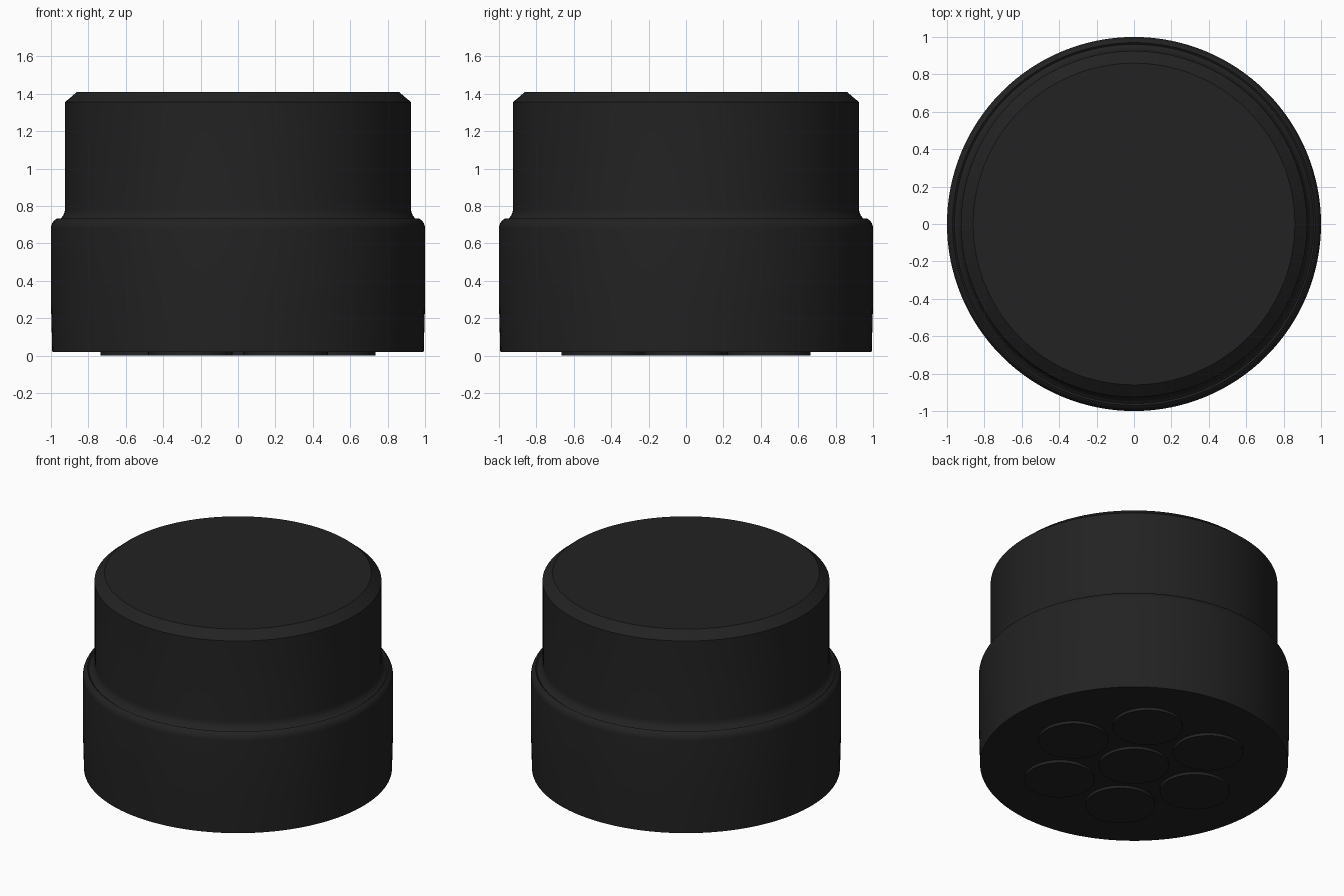
import bpy, bmesh
from math import cos, sin, pi, radians

cube = bpy.data.objects.get("Cube")
if cube:
    bpy.data.objects.remove(cube)

# Single matte black material
COLOUR = (0.016, 0.016, 0.016, 1)
black = bpy.data.materials.new("matte black")
black.use_nodes = True
black.diffuse_color = COLOUR
bsdf = black.node_tree.nodes["Principled BSDF"]
bsdf.inputs["Base Color"].default_value = COLOUR
bsdf.inputs["Roughness"].default_value = 0.6


def lathe(name, profile, segments, location=(0, 0, 0)):
    """Closed solid of revolution from (radius, height) points, bottom to top."""
    bm = bmesh.new()
    rings = []
    for r, z in profile:
        rings.append([bm.verts.new((r * cos(2 * pi * i / segments),
                                    r * sin(2 * pi * i / segments), z))
                      for i in range(segments)])
    for low, high in zip(rings, rings[1:]):
        for i in range(segments):
            j = (i + 1) % segments
            bm.faces.new((low[i], low[j], high[j], high[i]))
    bm.faces.new(rings[0][::-1])
    bm.faces.new(rings[-1])
    mesh = bpy.data.meshes.new(name)
    bm.to_mesh(mesh)
    bm.free()
    mesh.materials.append(black)
    obj = bpy.data.objects.new(name, mesh)
    obj.location = location
    bpy.context.collection.objects.link(obj)
    bpy.ops.object.select_all(action="DESELECT")
    obj.select_set(True)
    bpy.context.view_layer.objects.active = obj
    bpy.ops.object.shade_smooth_by_angle(angle=radians(30))
    return obj


def arc(cx, cz, radius, start, end, steps=6):
    """Points along a circular arc, angles in degrees."""
    angles = [radians(start + (end - start) * i / steps) for i in range(steps + 1)]
    return [(cx + radius * cos(a), cz + radius * sin(a)) for a in angles]


# Stepped body: wide base, rounded shoulder into a fillet, chamfered top
shoulder = arc(0.94, 0.68, 0.06, 0, 60)
fillet = arc(0.995, 0.785, 0.07, 240, 180)
lathe("body", [(0.993, 0.02), (1.0, 0.28)] + shoulder + fillet
      + [(0.925, 1.355), (0.86, 1.41)], 128)

# Round feet: one in the centre and six around it
lathe("foot_centre", [(0.225, 0), (0.225, 0.025)], 48)
for k in range(6):
    a = k * pi / 3
    lathe(f"foot_{k + 1}", [(0.225, 0), (0.225, 0.025)], 48,
          (0.51 * cos(a), 0.51 * sin(a), 0))
